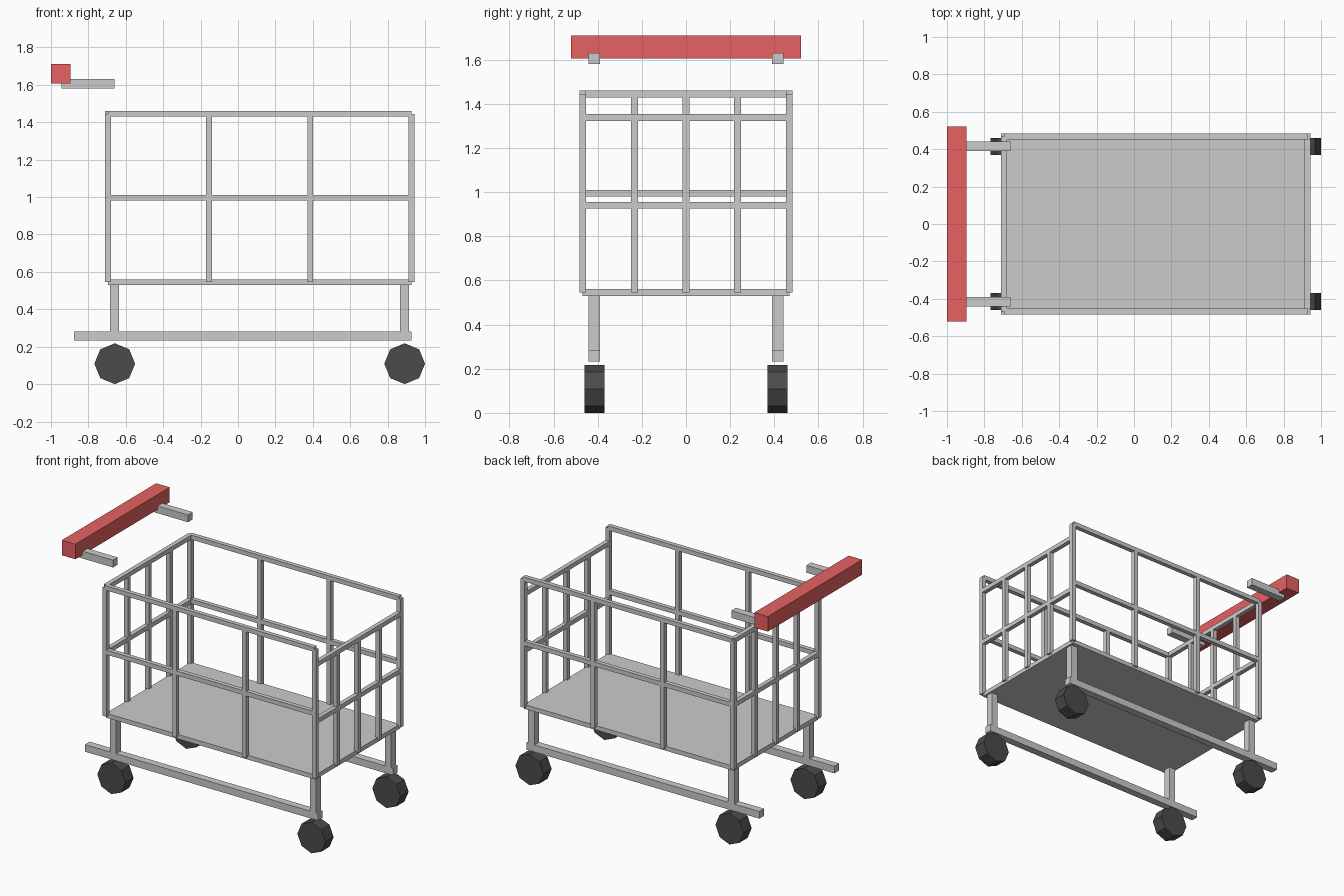
import bpy
import math

if "Cube" in bpy.data.objects:
    bpy.data.objects.remove(bpy.data.objects["Cube"])

BACK, FRONT, SIDE = -0.695, 0.927, 0.468   # basket frame centre lines
FLOOR, TOP = 0.545, 1.445
BAR, TUBE = 0.031, 0.05                    # thin bars, chassis tubes
TRACK = 0.415


def material(name, color):
    m = bpy.data.materials.new(name)
    m.diffuse_color = color
    m.use_nodes = True
    m.node_tree.nodes["Principled BSDF"].inputs["Base Color"].default_value = m.diffuse_color
    return m


red = material("red", (0.8, 0.12, 0.12, 1))
rubber = material("dark_rubber", (0.07, 0.07, 0.07, 1))


def box(name, x, y, z, mat=None):
    """Box from (min, max) ranges on each axis."""
    bpy.ops.mesh.primitive_cube_add(size=1, location=[sum(r) / 2 for r in (x, y, z)])
    ob = bpy.context.object
    ob.name = name
    ob.scale = [r[1] - r[0] for r in (x, y, z)]
    bpy.ops.object.transform_apply(location=False, rotation=False, scale=True)
    if mat:
        ob.data.materials.append(mat)
    return ob


def around(c, w=BAR):
    return (c - w / 2, c + w / 2)


# Basket floor
box("basket_floor", (BACK, FRONT), (-SIDE, SIDE), around(FLOOR))

for s, label in ((-1, "right"), (1, "left")):
    # Side panels: corner posts, inner uprights and two rails
    for i in range(4):
        x = BACK + (FRONT - BACK) * i / 3
        box(f"{label}_side_upright", around(x), around(s * SIDE), (FLOOR, TOP))
    for z in (0.996, TOP):
        box(f"{label}_side_rail", (BACK, FRONT), around(s * SIDE), around(z))

    # Chassis tube and legs
    y = around(s * TRACK, TUBE + 0.002)
    box(f"{label}_chassis_tube", (-0.877, 0.927), y, (0.232, 0.282))
    for x in (-0.66, 0.89):
        box(f"{label}_leg", around(x, TUBE), y, (0.257, FLOOR))
        # Eight-sided wheel with a corner pointing down
        bpy.ops.mesh.primitive_cylinder_add(
            vertices=8, radius=0.109, depth=0.09,
            location=(x + 0.001, s * TRACK, 0.109), rotation=(math.pi / 2, 0, 0))
        wheel = bpy.context.object
        wheel.name = f"{label}_wheel"
        wheel.data.materials.append(rubber)

    # Handle arm
    box(f"{label}_handle_arm", (-0.945, -0.66), y, (1.58, 1.631))

# End panels: the front one is lower than the back one
for label, x, mid, top in (("back", BACK, 0.995, TOP), ("front", FRONT, 0.941, 1.338)):
    for z in (mid, top):
        box(f"{label}_end_rail", around(x), (-SIDE, SIDE), around(z))
    for y in (-SIDE / 2, 0, SIDE / 2):
        box(f"{label}_end_upright", around(x), around(y), (FLOOR, top))

# Push handle
box("push_handle", (-1, -0.895), (-0.522, 0.522), (1.606, 1.711), red)
